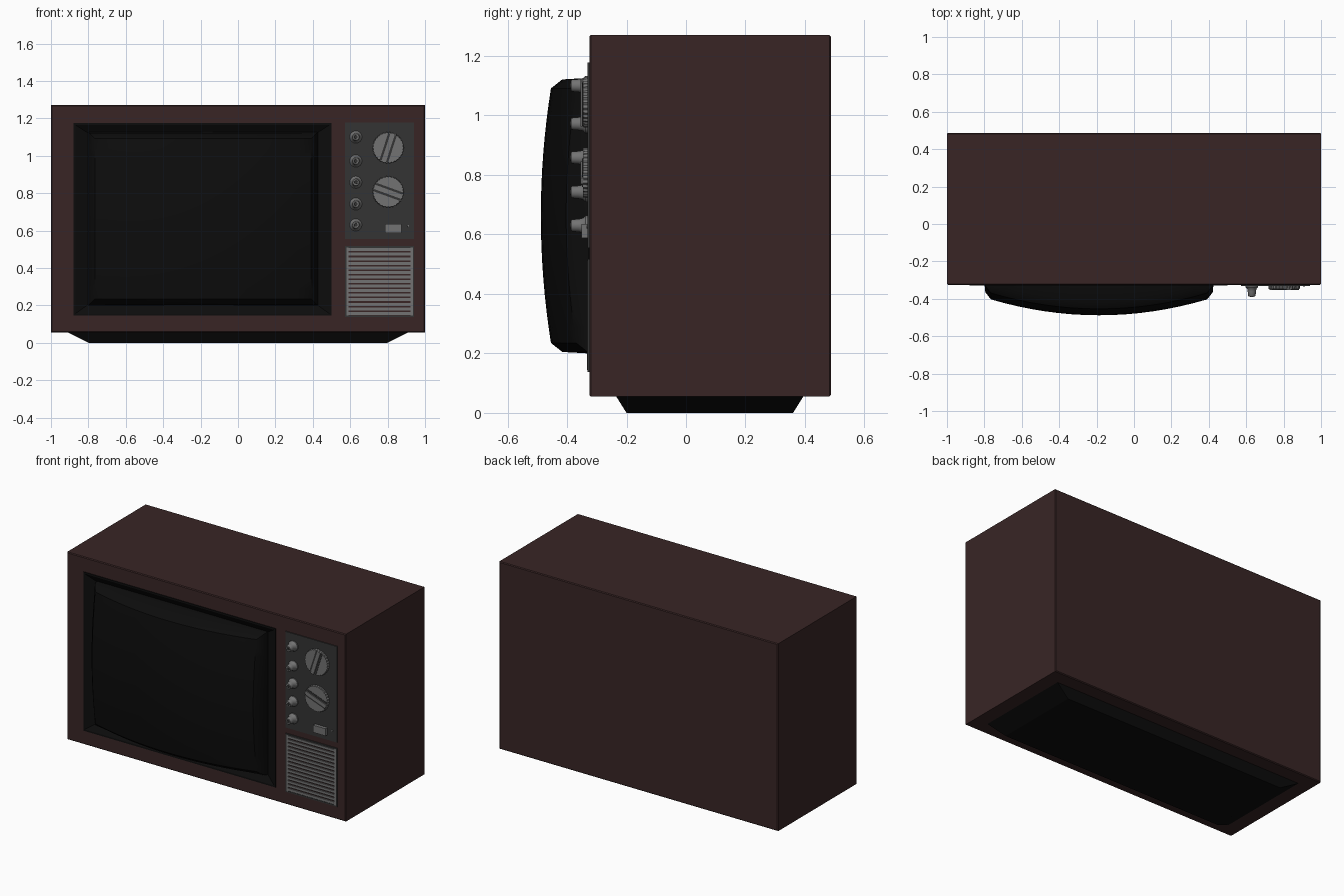
import bpy, bmesh, math
from mathutils import Matrix, Vector

if "Cube" in bpy.data.objects:
    bpy.data.objects.remove(bpy.data.objects["Cube"])


def material(name, rgb):
    m = bpy.data.materials.new(name)
    m.diffuse_color = (*rgb, 1)
    m.use_nodes = True
    m.node_tree.nodes["Principled BSDF"].inputs["Base Color"].default_value = m.diffuse_color
    return m


BROWN = material("dark brown cabinet", (0.040, 0.0185, 0.0185))
BLACK = material("black", (0.0038, 0.0038, 0.0038))
CHARCOAL = material("charcoal panel", (0.034, 0.034, 0.034))
GREY = material("grey metal", (0.17, 0.17, 0.17))


def finish(name, bm, mat, smooth=None):
    bmesh.ops.recalc_face_normals(bm, faces=bm.faces)
    me = bpy.data.meshes.new(name)
    bm.to_mesh(me)
    bm.free()
    me.materials.append(mat)
    ob = bpy.data.objects.new(name, me)
    bpy.context.collection.objects.link(ob)
    if smooth:
        bpy.context.view_layer.objects.active = ob
        ob.select_set(True)
        bpy.ops.object.shade_smooth_by_angle(angle=math.radians(smooth))
        ob.select_set(False)
    return ob


def rect(x0, x1, z0, z1, y):
    return [(x0, y, z0), (x1, y, z0), (x1, y, z1), (x0, y, z1)]


def loft(name, rings, mat, start=True, end=True, smooth=None):
    """Skin a list of equal-length rings, optionally capping the ends."""
    bm = bmesh.new()
    vs = [[bm.verts.new(p) for p in r] for r in rings]
    n = len(vs[0])
    for a, b in zip(vs, vs[1:]):
        for i in range(n):
            j = (i + 1) % n
            bm.faces.new((a[i], a[j], b[j], b[i]))
    if start:
        bm.faces.new(vs[0])
    if end:
        bm.faces.new(vs[-1])
    return finish(name, bm, mat, smooth)


def box(name, x0, x1, y0, y1, z0, z1, mat):
    return loft(name, [rect(x0, x1, z0, z1, y1), rect(x0, x1, z0, z1, y0)], mat)


def turned(name, x, z, profile, mat, n=24, notch=0.0):
    """Round part along y from (radius, y) pairs; notch makes a serrated rim."""
    rings = []
    for r, y in profile:
        ring = []
        for i in range(n):
            a = 2 * math.pi * i / n
            rr = r * (1 - notch * (i % 2))
            ring.append((x + rr * math.cos(a), y, z + rr * math.sin(a)))
        rings.append(ring)
    return loft(name, rings, mat, smooth=None if notch else 35)


FRONT = -0.325

# Cabinet with a shallow opening for the screen
loft("cabinet", [
    rect(-0.995, 0.995, 0.06, 1.265, 0.487),
    rect(-1, 1, 0.055, 1.27, 0.482),
    rect(-1, 1, 0.055, 1.27, FRONT + 0.005),
    rect(-0.995, 0.995, 0.06, 1.265, FRONT),
    rect(-0.88, 0.50, 0.145, 1.175, FRONT),
    rect(-0.88, 0.50, 0.145, 1.175, -0.29)], BROWN)

# Tapered plinth
loft("base", [
    [(-0.8, -0.2, 0), (0.8, -0.2, 0), (0.8, 0.36, 0), (-0.8, 0.36, 0)],
    [(-0.91, -0.235, 0.056), (0.91, -0.235, 0.056),
     (0.91, 0.395, 0.056), (-0.91, 0.395, 0.056)]], BLACK)

# Screen surround sloping inward to the tube
loft("screen_bezel", [
    rect(-0.88, 0.50, 0.145, 1.175, -0.30),
    rect(-0.88, 0.50, 0.145, 1.175, -0.329),
    rect(-0.87, 0.49, 0.155, 1.165, -0.329),
    rect(-0.80, 0.42, 0.205, 1.12, -0.30)], BLACK, start=False, end=False)

# Bulging picture tube: domed grid with a rounded-over rim
CX, CZ, HX, HZ, N = -0.187, 0.663, 0.578, 0.428, 16
bm = bmesh.new()
grid = []
for j in range(N + 1):
    v = 2 * j / N - 1
    row = []
    for i in range(N + 1):
        u = 2 * i / N - 1
        y = -0.488 + 0.085 * u * u + 0.034 * v * v
        row.append(bm.verts.new((CX + HX * u, y, CZ + HZ * v)))
    grid.append(row)
for j in range(N):
    for i in range(N):
        bm.faces.new((grid[j][i], grid[j][i + 1], grid[j + 1][i + 1], grid[j + 1][i]))
for offset, depth in ((0.030, 0.038), (0.037, None)):
    edges = [e for e in bm.edges if e.is_boundary]
    out = bmesh.ops.extrude_edge_only(bm, edges=edges)["geom"]
    for vert in (g for g in out if isinstance(g, bmesh.types.BMVert)):
        u = max(-1, min(1, (vert.co.x - CX) / HX))
        w = max(-1, min(1, (vert.co.z - CZ) / HZ))
        if abs(u) > 0.99:
            vert.co.x = CX + math.copysign(HX + offset, u)
        if abs(w) > 0.99:
            vert.co.z = CZ + math.copysign(HZ + offset, w)
        vert.co.y = -0.295 if depth is None else vert.co.y + depth
finish("screen", bm, BLACK, 35)

# Control panel
box("control_panel", 0.572, 0.942, -0.331, -0.32, 0.555, 1.178, CHARCOAL)

# Column of small knobs
for k, z in enumerate((1.10, 0.972, 0.858, 0.742, 0.63)):
    turned(f"small_knob_{k + 1}", 0.63, z,
           [(0.033, -0.33), (0.033, -0.338), (0.025, -0.346),
            (0.022, -0.362), (0.020, -0.383), (0.017, -0.387)], GREY, 16)
    turned(f"knob_cap_{k + 1}", 0.63, z, [(0.010, -0.386), (0.009, -0.390)], CHARCOAL, 12)

# Two serrated dials, each with a grip bar and dark grooves beside it
for k, (z, tilt) in enumerate(((1.043, 72), (0.807, -20))):
    turned(f"dial_{k + 1}", 0.803, z, [(0.085, -0.33), (0.083, -0.347)], GREY, 60, 0.05)
    turn = Matrix.Translation((0.803, 0, z)) @ Matrix.Rotation(-math.radians(tilt), 4, 'Y')
    parts = [box(f"dial_grip_{k + 1}", -0.08, 0.08, -0.354, -0.345, -0.011, 0.011, GREY)]
    for s in (-1, 1):
        parts.append(box(f"dial_groove_{k + 1}", -0.075, 0.075, -0.349, -0.345,
                         0.018 * s - 0.006, 0.018 * s + 0.006, CHARCOAL))
    for ob in parts:
        ob.data.transform(turn)

# Push button and indicator
box("power_button", 0.785, 0.875, -0.352, -0.33, 0.588, 0.635, GREY)
turned("indicator", 0.91, 0.625, [(0.006, -0.33), (0.005, -0.335)], GREY, 8)

# Speaker grille: thin frame and horizontal slats over the cabinet front
GX0, GX1, GZ0, GZ1 = 0.572, 0.942, 0.138, 0.517
loft("grille_frame", [
    rect(GX0, GX1, GZ0, GZ1, -0.322), rect(GX0, GX1, GZ0, GZ1, -0.331),
    rect(GX0 + 0.009, GX1 - 0.009, GZ0 + 0.009, GZ1 - 0.009, -0.331),
    rect(GX0 + 0.009, GX1 - 0.009, GZ0 + 0.009, GZ1 - 0.009, -0.322)],
    CHARCOAL, start=False, end=False)
for s in (GX0 + 0.007, GX1 - 0.019):
    box("grille_side", s, s + 0.012, -0.332, -0.322, GZ0 + 0.007, GZ1 - 0.007, GREY)
SLATS = 15
pitch = (GZ1 - GZ0 - 0.014) / SLATS
for i in range(SLATS):
    z = GZ0 + 0.007 + pitch * (i + 0.5)
    box(f"grille_slat_{i + 1}", GX0 + 0.01, GX1 - 0.01, -0.332, -0.322,
        z - pitch * 0.33, z + pitch * 0.33, GREY)
